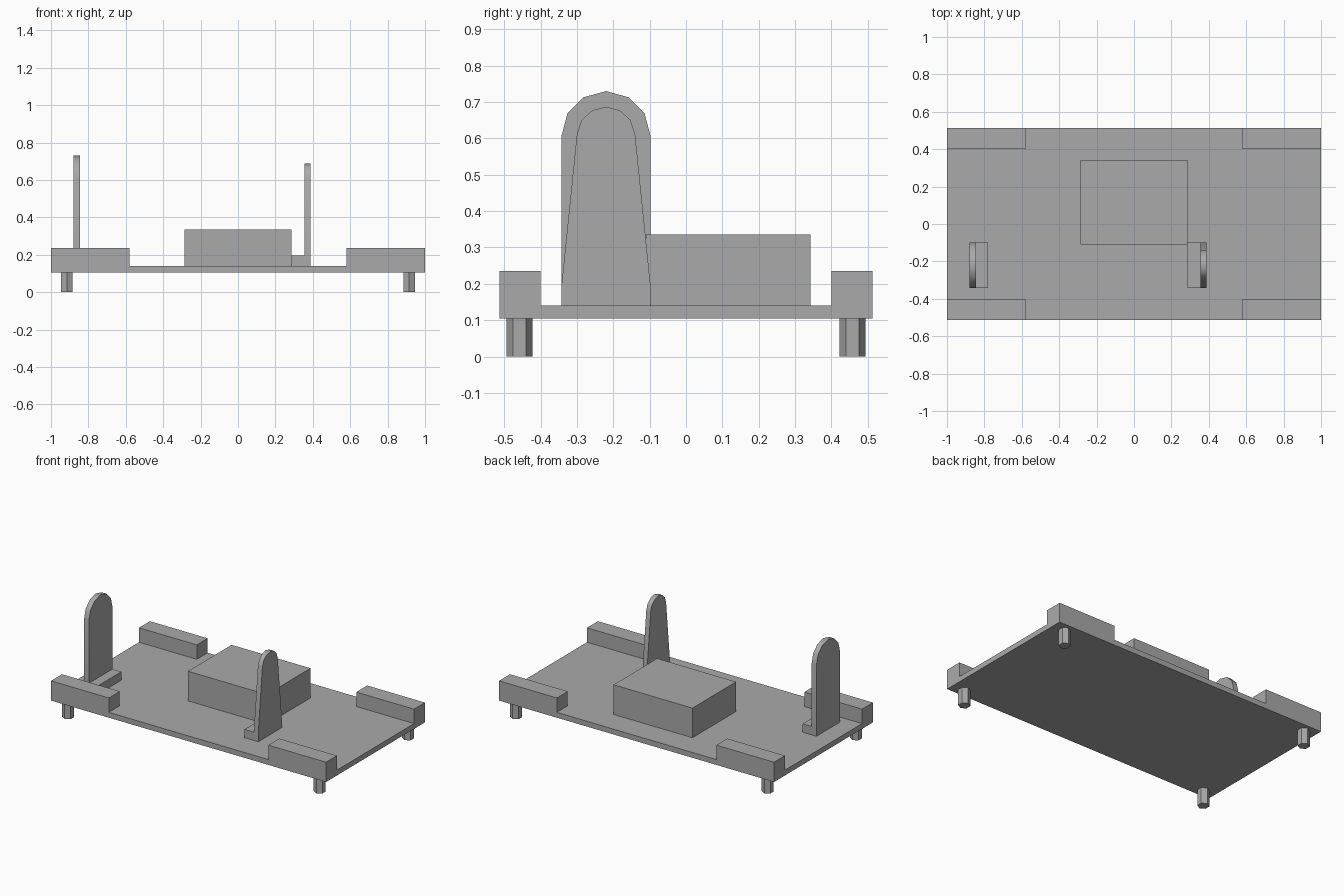
import bpy
import bmesh
import math

cube = bpy.data.objects.get("Cube")
if cube:
    bpy.data.objects.remove(cube, do_unlink=True)

GREY = (0.4, 0.4, 0.4, 1)
grey = bpy.data.materials.new("plain grey")
grey.use_nodes = True
grey.diffuse_color = GREY
grey.node_tree.nodes["Principled BSDF"].inputs["Base Color"].default_value = GREY


def finish(name, bm):
    bmesh.ops.recalc_face_normals(bm, faces=bm.faces)
    mesh = bpy.data.meshes.new(name)
    bm.to_mesh(mesh)
    bm.free()
    mesh.materials.append(grey)
    obj = bpy.data.objects.new(name, mesh)
    bpy.context.collection.objects.link(obj)
    return obj


def extrude(name, points, offset):
    """Extrude a closed outline along an offset vector."""
    bm = bmesh.new()
    face = bm.faces.new([bm.verts.new(p) for p in points])
    moved = bmesh.ops.extrude_face_region(bm, geom=[face])["geom"]
    bmesh.ops.translate(bm, vec=offset,
                        verts=[v for v in moved if isinstance(v, bmesh.types.BMVert)])
    return finish(name, bm)


def box(name, x0, x1, y0, y1, z0, z1):
    outline = [(x0, y0, z0), (x1, y0, z0), (x1, y1, z0), (x0, y1, z0)]
    return extrude(name, outline, (0, 0, z1 - z0))


def arch_plate(name, x, thickness, half_outline):
    """Upright plate: a half outline of (half width, height), mirrored about its middle."""
    mid = -0.22
    right = [(x, mid + w, z) for w, z in half_outline]
    left = [(x, mid - w, z) for w, z in reversed(half_outline) if w > 0]
    plate = extrude(name, right + left, (thickness, 0, 0))
    bpy.ops.object.select_all(action="DESELECT")
    plate.select_set(True)
    bpy.context.view_layer.objects.active = plate
    bpy.ops.object.shade_smooth_by_angle(angle=math.radians(40))


BASE, DECK = 0.105, 0.14

# Base board and central block
box("base_board", -1, 1, -0.513, 0.513, BASE, DECK)
box("centre_block", -0.287, 0.287, -0.11, 0.343, DECK, 0.335)

# Corner blocks and hexagonal feet
for sx, side in ((-1, "right"), (1, "left")):
    for sy, end in ((-1, "front"), (1, "back")):
        xs = sorted((sx * 0.58, sx))
        ys = sorted((sy * 0.4, sy * 0.513))
        box(f"{end}_{side}_corner_block", *xs, *ys, DECK, 0.235)
        hexagon = [(sx * 0.915 + 0.036 * math.sin(i * math.pi / 3),
                    sy * 0.458 + 0.036 * math.cos(i * math.pi / 3), 0) for i in range(6)]
        extrude(f"{end}_{side}_foot", hexagon, (0, 0, BASE))

# Tall straight bracket on the right
arch_plate("right_bracket_plate", -0.88, 0.035,
           [(0.122, DECK), (0.122, 0.608), (0.106, 0.669), (0.062, 0.713), (0, 0.73)])
box("right_bracket_flange", -0.845, -0.78, -0.342, -0.098, DECK, 0.195)

# Tapered bracket on the left
arch_plate("left_bracket_plate", 0.355, 0.032,
           [(0.122, DECK), (0.122, 0.2), (0.08, 0.612), (0.067, 0.651), (0.038, 0.677), (0, 0.687)])
box("left_bracket_flange", 0.287, 0.355, -0.342, -0.098, DECK, 0.195)
